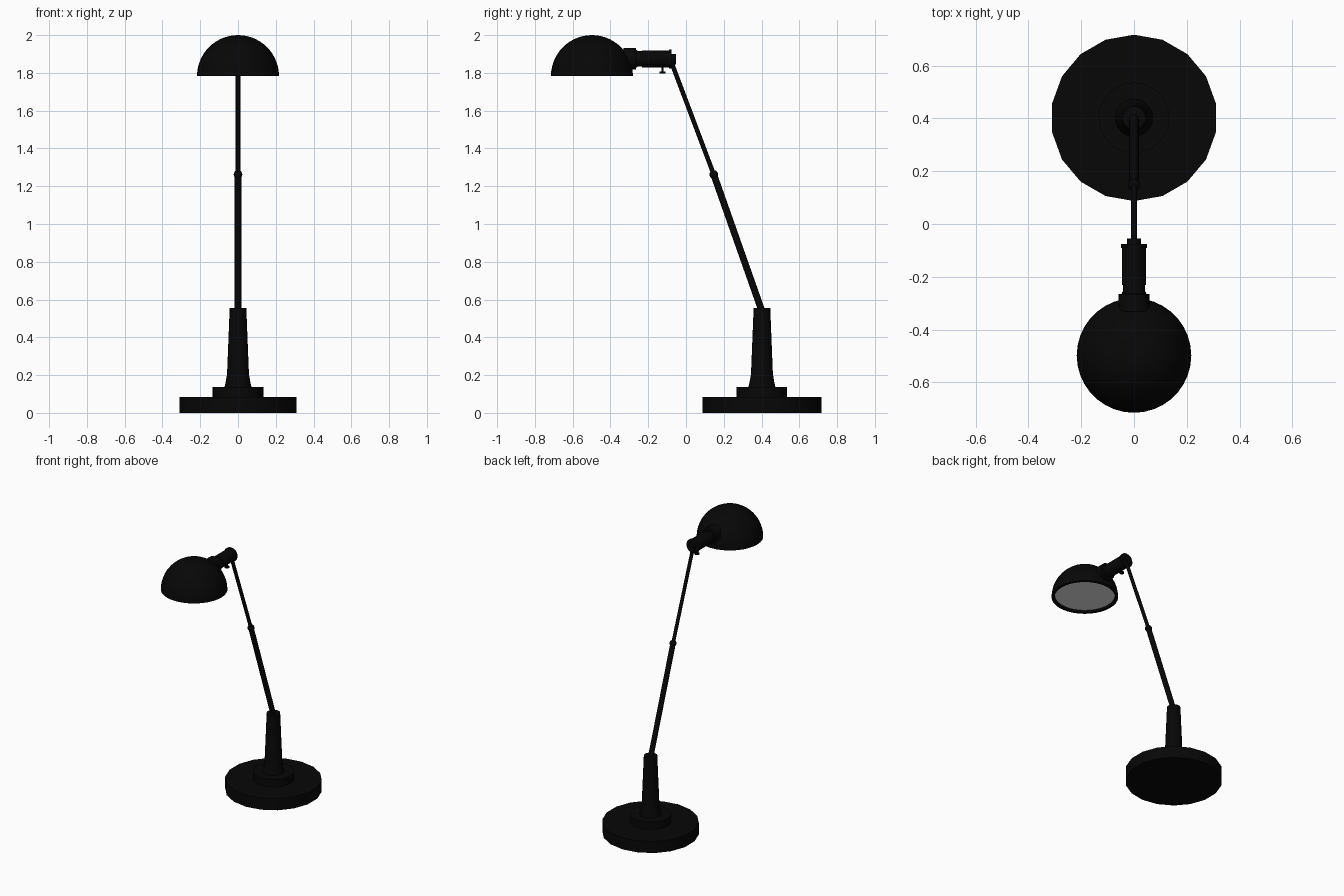
import bpy, bmesh, math
from mathutils import Vector, Matrix

if "Cube" in bpy.data.objects:
    bpy.data.objects.remove(bpy.data.objects["Cube"], do_unlink=True)


def material(name, value):
    m = bpy.data.materials.new(name)
    m.use_nodes = True
    colour = (value, value, value, 1)
    m.diffuse_color = colour
    m.node_tree.nodes["Principled BSDF"].inputs["Base Color"].default_value = colour
    return m


black = material("black enamel", 0.0021)
white = material("frosted glass", 0.8)


def lathe(name, profile, origin, axis=(0, 0, 1), segs=24, mat=black):
    """Spin (radius, height) points about an axis that starts at origin."""
    bm = bmesh.new()
    verts = [bm.verts.new((0, r, h)) for r, h in profile]
    edges = [bm.edges.new(pair) for pair in zip(verts, verts[1:])]
    bmesh.ops.spin(bm, geom=verts + edges, cent=(0, 0, 0), axis=(0, 0, 1),
                   angle=math.tau, steps=segs)
    bmesh.ops.remove_doubles(bm, verts=bm.verts, dist=1e-5)
    bmesh.ops.recalc_face_normals(bm, faces=bm.faces)
    if Vector(axis).z != 1:
        turn = Vector(axis).to_track_quat("Z", "Y").to_matrix().to_4x4()
        bm.transform(turn)
    bm.transform(Matrix.Translation(origin))
    mesh = bpy.data.meshes.new(name)
    bm.to_mesh(mesh)
    bm.free()
    mesh.materials.append(mat)
    obj = bpy.data.objects.new(name, mesh)
    bpy.context.collection.objects.link(obj)
    bpy.ops.object.select_all(action="DESELECT")
    obj.select_set(True)
    bpy.context.view_layer.objects.active = obj
    bpy.ops.object.shade_smooth_by_angle(angle=math.radians(35))
    return obj


def rod(name, start, end, radius, segs=16):
    d = Vector(end) - Vector(start)
    return lathe(name, [(0, 0), (radius, 0), (radius, d.length), (0, d.length)],
                 start, d.normalized(), segs)


def arc(radius, start, end, steps):
    """Points on a circle, from start to end degrees above the horizon."""
    angles = [math.radians(start + (end - start) * i / steps) for i in range(steps + 1)]
    return [(max(radius * math.cos(a), 0), radius * math.sin(a)) for a in angles]


# Stepped base and tapered column
foot = (0, 0.402, 0)
lathe("base", [(0, 0), (0.315, 0), (0.315, 0.083), (0, 0.083)], foot, segs=18)
lathe("base_step", [(0, 0.08), (0.134, 0.08), (0.134, 0.137), (0, 0.137)], foot)
lathe("column", [(0, 0.13), (0.073, 0.13), (0.065, 0.165), (0.058, 0.205),
                 (0.044, 0.555), (0, 0.555)], foot)

# Two-part arm with a ball at the joint
elbow, wrist = (0, 0.147, 1.262), (0, -0.073, 1.845)
rod("lower_arm", (0, 0.405, 0.53), elbow, 0.018)
rod("upper_arm", elbow, wrist, 0.012)
lathe("elbow_joint", arc(0.023, -90, 90, 10), elbow)

# Lamp socket, running forward from its back cap to the shade
lathe("socket", [(0, 0), (0.027, 0), (0.027, 0.022), (0.05, 0.022), (0.05, 0.036),
                 (0.045, 0.036), (0.045, 0.178), (0.041, 0.178), (0.041, 0.215),
                 (0, 0.215)], (0, -0.054, 1.874), (0, -1, 0))
lathe("shade_collar", [(0, 0), (0.044, 0), (0.046, 0.008), (0.058, 0.01),
                       (0.058, 0.075), (0, 0.075)],
      (0, -0.256, 1.875), (0, -1, 0))
lathe("wrist_joint", arc(0.024, -90, 90, 8), (0, -0.078, 1.852))

# Switch knob under the socket
rod("switch_stem", (0, -0.125, 1.803), (0, -0.125, 1.85), 0.006, 10)
rod("switch_knob", (0, -0.125, 1.798), (0, -0.125, 1.807), 0.016, 12)

# Domed shade with a thick rim, closed by a recessed diffuser
head = (0, -0.498, 1.783)
inner = arc(0.197, 85, 0, 12)
lathe("shade", arc(0.217, 90, 0, 14)[:-1] + [(0.217, 0)] + inner[::-1] + [(0, 0.197)],
      head, segs=36)
lathe("diffuser", [(0, 0.014), (0.196, 0.014), (0.196, 0.02), (0, 0.02)],
      head, segs=36, mat=white)
